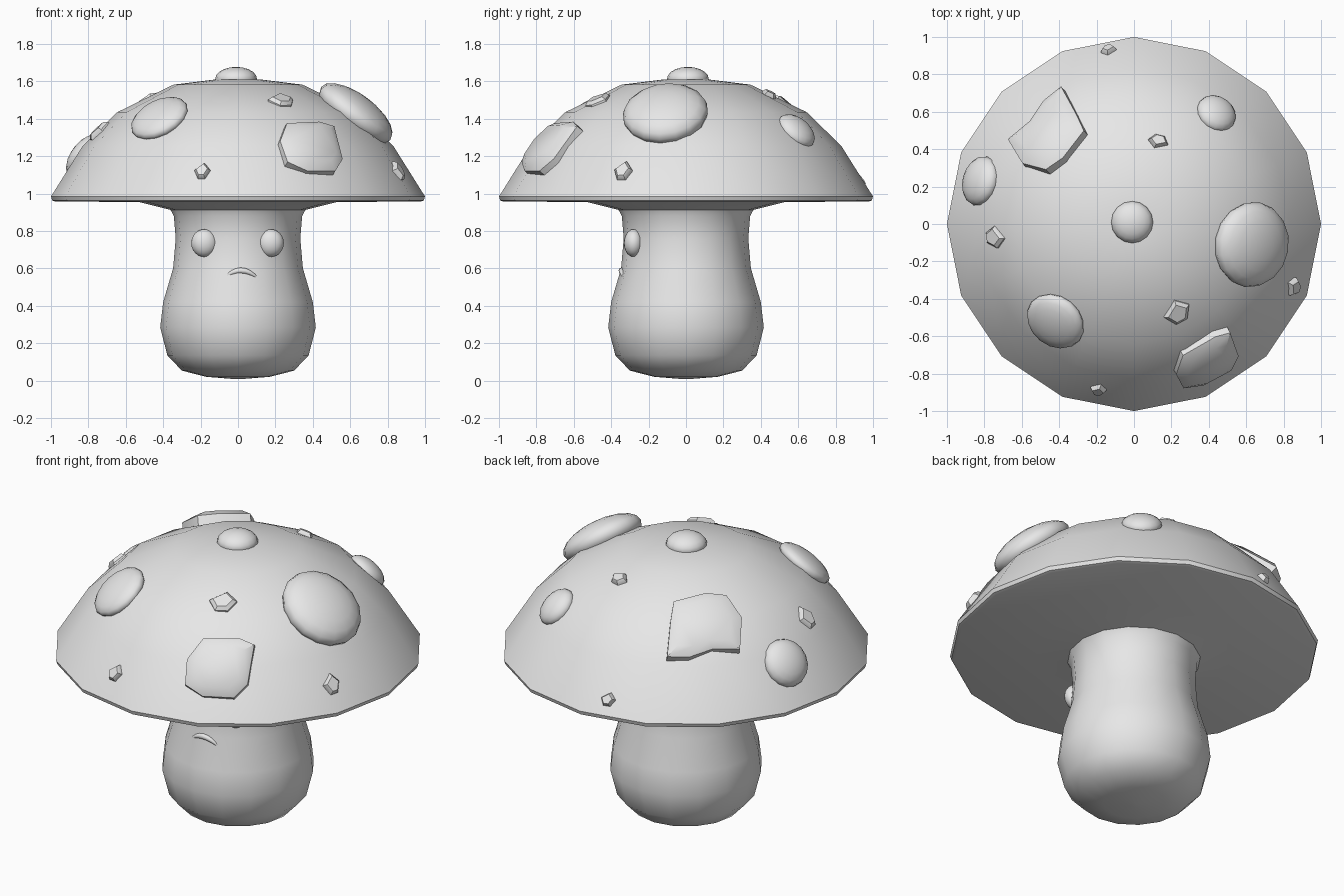
import bpy, bmesh, math
from mathutils import Vector, Matrix

if "Cube" in bpy.data.objects:
    bpy.data.objects.remove(bpy.data.objects["Cube"])

grey = bpy.data.materials.new("plain grey")
grey.diffuse_color = (0.8, 0.8, 0.8, 1)
grey.use_nodes = True
grey.node_tree.nodes["Principled BSDF"].inputs["Base Color"].default_value = grey.diffuse_color
SIDES = 16


def finish(name, bm, angle=40):
    """Turn a bmesh into a smooth-shaded object."""
    bmesh.ops.recalc_face_normals(bm, faces=bm.faces)
    mesh = bpy.data.meshes.new(name)
    bm.to_mesh(mesh)
    bm.free()
    mesh.materials.append(grey)
    ob = bpy.data.objects.new(name, mesh)
    bpy.context.collection.objects.link(ob)
    bpy.ops.object.select_all(action='DESELECT')
    ob.select_set(True)
    bpy.context.view_layer.objects.active = ob
    bpy.ops.object.shade_smooth_by_angle(angle=math.radians(angle))
    return ob


def skin(bm, rings):
    """Bridge equal rings of points and close both ends."""
    loops = [[bm.verts.new(p) for p in ring] for ring in rings]
    n = len(loops[0])
    for a, b in zip(loops, loops[1:]):
        for i in range(n):
            j = (i + 1) % n
            bm.faces.new((a[i], a[j], b[j], b[i]))
    bm.faces.new(loops[0])
    bm.faces.new(loops[-1])


def lathe(name, profile, angle):
    bm = bmesh.new()
    step = math.tau / SIDES
    skin(bm, [[(r * math.cos(i * step), r * math.sin(i * step), z)
               for i in range(SIDES)] for r, z in profile])
    return finish(name, bm, angle)


# Cap: domed top, thin rim, shallow underside
DOME = [(0.02, 1.612), (0.12, 1.61), (0.345, 1.582), (0.645, 1.435),
        (0.83, 1.255), (0.99, 1.0)]
UNDER = [(1.0, 0.985), (0.993, 0.963), (0.975, 0.957), (0.53, 0.955),
         (0.35, 0.91), (0.02, 0.905)]
lathe("cap", DOME + UNDER, 40)

# Stem: bulging foot and narrow neck
lathe("stem", [(0.02, 0.008), (0.17, 0.02), (0.30, 0.053), (0.378, 0.135),
               (0.416, 0.285), (0.40, 0.42), (0.347, 0.60), (0.333, 0.76),
               (0.343, 0.88), (0.365, 0.92)], 60)


def dome_z(r):
    for (r0, z0), (r1, z1) in zip(DOME, DOME[1:]):
        if r <= r1:
            return z0 + (z1 - z0) * max(0, r - r0) / (r1 - r0)
    return DOME[-1][1]


def cap_frame(x, y):
    """Frame on the cap: X sideways, Y up the slope, Z outward."""
    az = math.atan2(y, x)
    step = math.tau / SIDES
    off = az % step - step / 2
    r = math.hypot(x, y) * math.cos(off) / math.cos(step / 2)
    slope = (dome_z(min(r + 0.08, 0.99)) - dome_z(max(r - 0.08, 0))) / (
        min(r + 0.08, 0.99) - max(r - 0.08, 0))
    if r < 0.1:
        slope = 0
    out = Vector((math.cos(az), math.sin(az), 0))
    normal = (out * -slope + Vector((0, 0, 1))).normalized()
    side = Vector((-out.y, out.x, 0))
    m = Matrix((side, normal.cross(side), normal)).transposed().to_4x4()
    m.translation = (x, y, dome_z(r))
    return m


def ball(name, matrix, size, segments=16, rings=10):
    bm = bmesh.new()
    bmesh.ops.create_uvsphere(bm, u_segments=segments, v_segments=rings, radius=1)
    bm.transform(matrix @ Matrix.Diagonal((*size, 1)))
    return finish(name, bm, 60)


# Round spots: x, y, half width, half length, bulge
for i, (x, y, w, l, h) in enumerate([
        (-0.01, 0.01, 0.112, 0.112, 0.065),
        (0.63, -0.11, 0.23, 0.235, 0.10),
        (-0.42, -0.52, 0.165, 0.165, 0.06),
        (-0.82, 0.23, 0.135, 0.135, 0.07),
        (0.44, 0.59, 0.11, 0.115, 0.06)]):
    ball(f"round_spot_{i + 1}", cap_frame(x, y), (w, l, h))


def chunk(name, x, y, outline, height, sink):
    """Flat-topped raised patch with sloping edges."""
    rings = [[(u * s, v * s, h) for u, v in outline]
             for s, h in ((1, -sink), (1, height * 0.3), (0.72, height))]
    bm = bmesh.new()
    skin(bm, rings)
    bm.transform(cap_frame(x, y))
    return finish(name, bm, 40)


# Two large angular spots
chunk("front_patch", 0.39, -0.73,
      [(-0.18, -0.10), (-0.08, -0.16), (0.09, -0.16), (0.16, -0.08),
       (0.18, 0.14), (0.10, 0.17), (-0.10, 0.16), (-0.18, 0.04)], 0.05, 0.07)
chunk("back_patch", -0.45, 0.49,
      [(-0.21, -0.17), (-0.09, -0.18), (0.04, -0.14), (0.19, -0.15),
       (0.22, 0.04), (0.15, 0.18), (0.04, 0.20), (-0.14, 0.16),
       (-0.17, 0.04)], 0.045, 0.08)

# Small pebble-like spots: x, y, half width, half length
PEBBLE = [(-1, 0.1), (-0.45, -0.9), (0.45, -0.85), (1, 0.15), (0.2, 1)]
for i, (x, y, w, l) in enumerate([
        (0.23, -0.47, 0.075, 0.07), (-0.19, -0.88, 0.043, 0.05),
        (0.85, -0.335, 0.05, 0.06), (0.13, 0.44, 0.055, 0.042),
        (-0.74, -0.07, 0.06, 0.07), (-0.135, 0.925, 0.042, 0.04)]):
    chunk(f"small_spot_{i + 1}", x, y, [(u * w, v * l) for u, v in PEBBLE],
          0.025, 0.04)

# Eyes
for name, x in (("left_eye", -0.18), ("right_eye", 0.175)):
    ball(name, Matrix.Translation((x, -0.28, 0.735)), (0.07, 0.052, 0.074), 20, 12)

# Mouth: thin frowning arc with tapered ends
bm = bmesh.new()
rings = []
for i in range(9):
    t = i / 4 - 1
    c = Vector((0.015 + 0.095 * t, -0.345 + 0.012 * t * t, 0.588 - 0.045 * t * t))
    rad = 0.003 + 0.013 * (1 - t * t)
    tilt = 0.75 * t
    up = Vector((math.sin(tilt), 0, math.cos(tilt)))
    rings.append([c + up * rad * math.cos(a) + Vector((0, -1, 0)) * rad * math.sin(a)
                  for a in (k * math.tau / 8 for k in range(8))])
skin(bm, rings)
finish("mouth", bm, 60)
